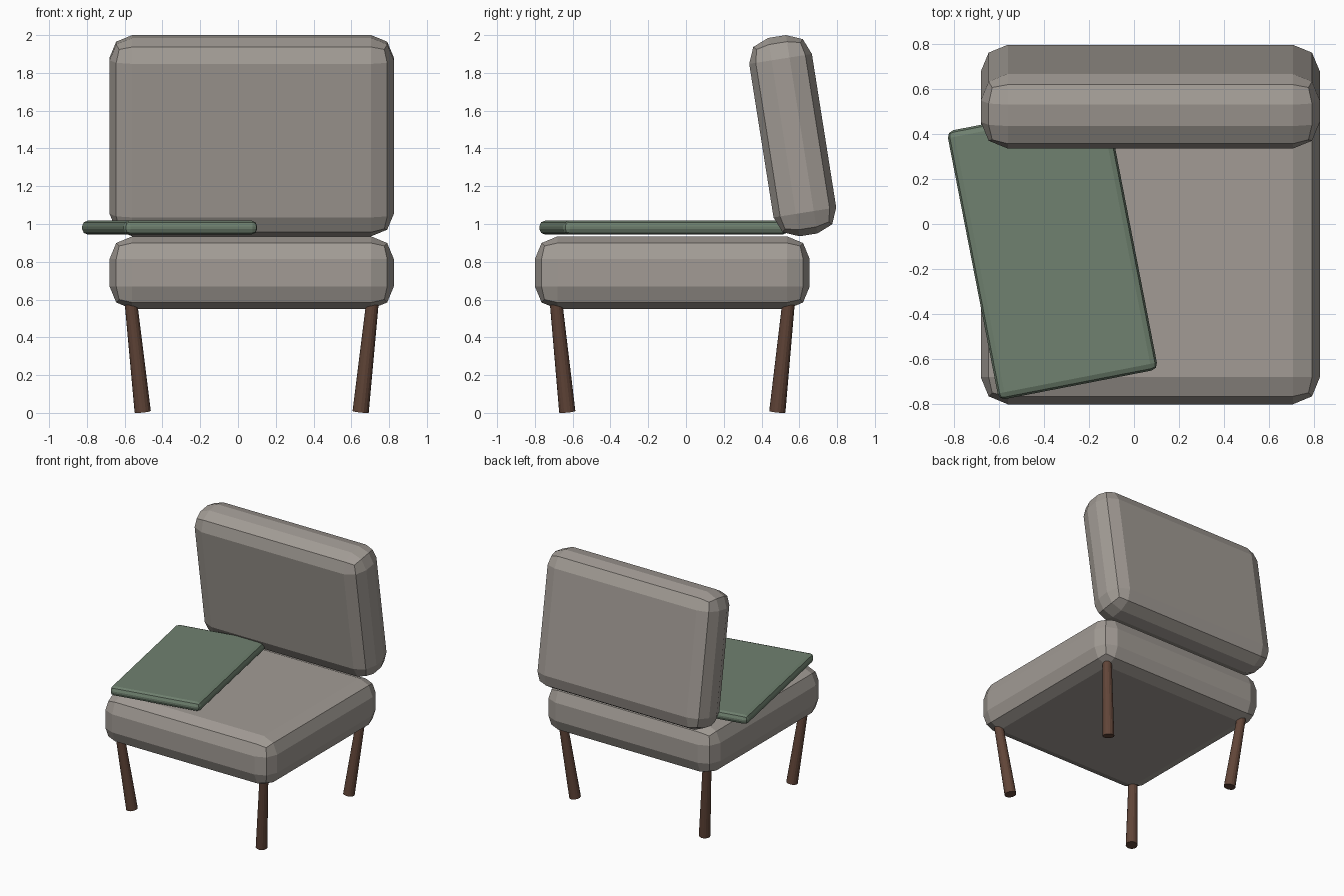
import bpy, bmesh
from math import radians
from mathutils import Vector, Matrix

if "Cube" in bpy.data.objects:
    bpy.data.objects.remove(bpy.data.objects["Cube"])


def material(name, rgb):
    m = bpy.data.materials.new(name)
    m.diffuse_color = (*rgb, 1)
    m.use_nodes = True
    m.node_tree.nodes["Principled BSDF"].inputs["Base Color"].default_value = m.diffuse_color
    return m


FABRIC = material("taupe_fabric", (0.36, 0.33, 0.30))
GREEN = material("green_fabric", (0.16, 0.22, 0.16))
WOOD = material("dark_wood", (0.12, 0.06, 0.04))


def finish(name, bm, mat):
    me = bpy.data.meshes.new(name)
    bm.to_mesh(me)
    bm.free()
    me.materials.append(mat)
    ob = bpy.data.objects.new(name, me)
    bpy.context.collection.objects.link(ob)
    return ob


def cushion(name, size, loc, rot, bevel, mat):
    """Box with all edges rounded in two flat steps."""
    bm = bmesh.new()
    bmesh.ops.create_cube(bm, size=1)
    bmesh.ops.scale(bm, vec=size, verts=bm.verts)
    bmesh.ops.bevel(bm, geom=bm.edges[:], offset=bevel, segments=2,
                    profile=0.5, affect='EDGES')
    ob = finish(name, bm, mat)
    ob.location = loc
    ob.rotation_euler = [radians(a) for a in rot]
    return ob


def leg(name, bottom, top, r_bottom, r_top):
    """Tapered round leg between two points."""
    a, b = Vector(bottom), Vector(top)
    d = b - a
    bm = bmesh.new()
    bmesh.ops.create_cone(bm, cap_ends=True, segments=16, radius1=r_bottom,
                          radius2=r_top, depth=d.length)
    turn = Vector((0, 0, 1)).rotation_difference(d).to_matrix().to_4x4()
    bmesh.ops.transform(bm, matrix=Matrix.Translation((a + b) / 2) @ turn,
                        verts=bm.verts)
    return finish(name, bm, WOOD)


CX, CY = 0.0725, -0.0725

# seat, forward-leaning backrest, loose flat pillow
cushion("seat", (1.505, 1.455, 0.385), (CX, CY, 0.742), (0, 0, 0), 0.12, FABRIC)
cushion("backrest", (1.505, 0.336, 1.063), (CX, 0.565, 1.4675), (9, 0, 0), 0.12, FABRIC)
cushion("pillow", (0.72, 1.215, 0.073), (-0.362, -0.117, 0.981), (0, 0, 11), 0.03, GREEN)

# legs, converging towards the floor
for sx, side in ((-1, "left"), (1, "right")):
    for sy, end in ((-1, "front"), (1, "back")):
        leg(f"{end}_{side}_leg",
            (CX + sx * 0.577, CY + sy * 0.556, 0.006),
            (CX + sx * 0.641, CY + sy * 0.617, 0.60), 0.043, 0.033)
